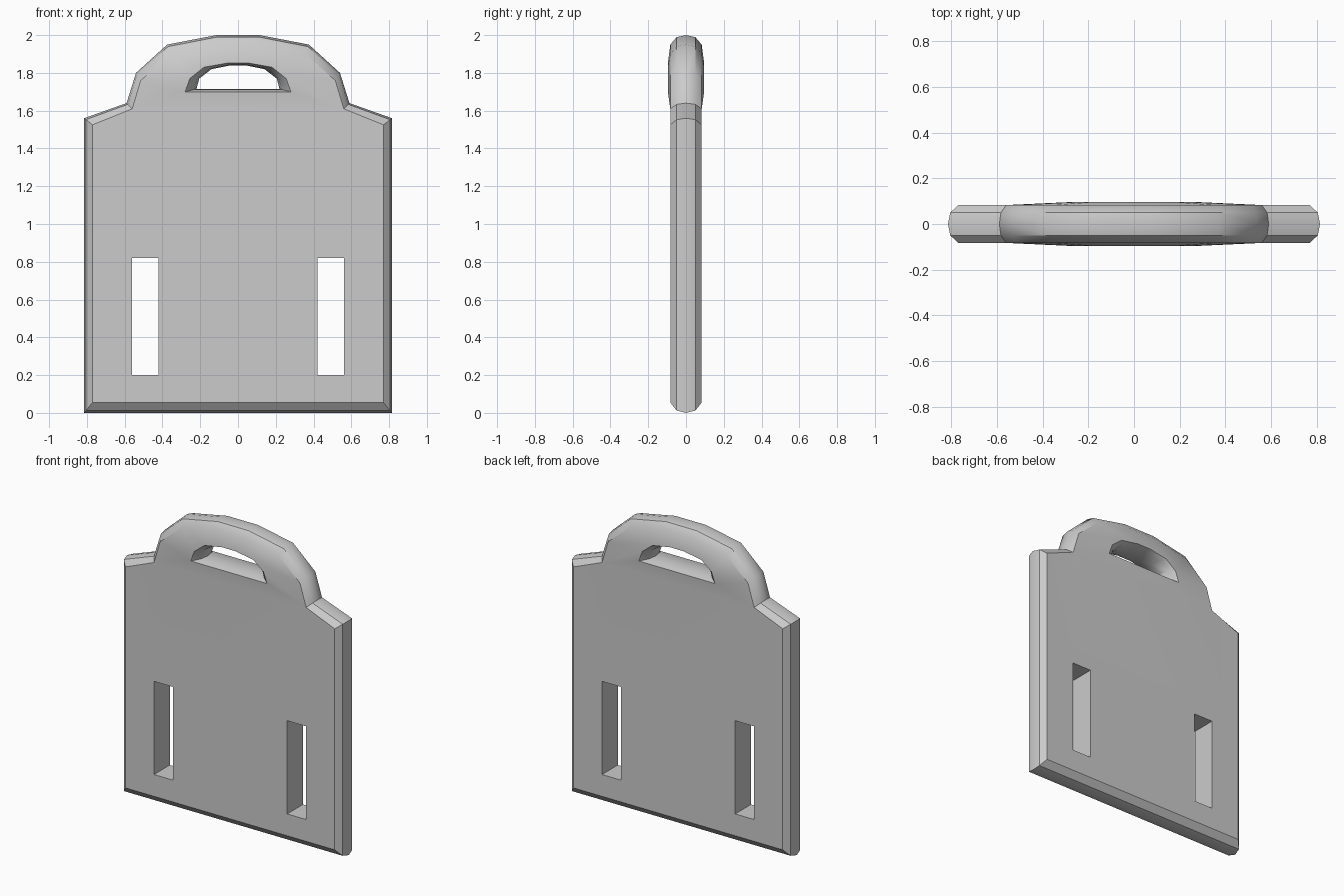
import bpy, bmesh, math

if "Cube" in bpy.data.objects:
    bpy.data.objects.remove(bpy.data.objects["Cube"])


def mirrored(half):
    """Close a right-hand half outline (bottom to top) with its left-hand copy."""
    return half + [(-x, z) for x, z in reversed(half)]


# Outlines as (x, z): silhouette at mid thickness, flat-face border, handle opening
outer = mirrored([(0.815, 0), (0.815, 1.56), (0.59, 1.64), (0.54, 1.80), (0.375, 1.95), (0.115, 2.0)])
face = mirrored([(0.77, 0.055), (0.77, 1.525), (0.56, 1.61), (0.515, 1.76), (0.355, 1.90), (0.11, 1.95)])
hole_face = mirrored([(0.28, 1.70), (0.255, 1.77), (0.18, 1.83), (0.05, 1.853)])
hole_mid = mirrored([(0.22, 1.715), (0.205, 1.77), (0.14, 1.82), (0.05, 1.838)])

bm = bmesh.new()


def ring(a, b, t, y):
    return [bm.verts.new((p[0] + (q[0] - p[0]) * t, y, p[1] + (q[1] - p[1]) * t)) for p, q in zip(a, b)]


def bridge(r, s):
    n = len(r)
    for i in range(n):
        j = (i + 1) % n
        bm.faces.new((r[i], r[j], s[j], s[i]))


# Rounded edges run from the front face, round the middle, to the back face
levels = [(0, -1), (0.78, -0.6), (1, 0), (0.78, 0.6), (0, 1)]
rim = [ring(face, outer, t, y * 0.083) for t, y in levels]
grip = [ring(hole_face, hole_mid, t, y * 0.096) for t, y in levels]
for rings in (rim, grip):
    for r, s in zip(rings, rings[1:]):
        bridge(r, s)

# Flat panel and slightly swollen handle face on both sides
for k in (0, -1):
    r = rim[k]
    bm.faces.new(r[:3] + r[-3:])
    bridge(r[2:10], grip[k])
bmesh.ops.recalc_face_normals(bm, faces=bm.faces[:])

mesh = bpy.data.meshes.new("carry_board")
bm.to_mesh(mesh)
bm.free()
board = bpy.data.objects.new("carry_board", mesh)
bpy.context.collection.objects.link(board)

# Two upright strap slots cut through the panel
for side in (-1, 1):
    bpy.ops.mesh.primitive_cube_add(size=1, location=(side * 0.49, 0, 0.51))
    cutter = bpy.context.object
    cutter.name = "slot_cutter"
    cutter.scale = (0.14, 0.5, 0.62)
    cutter.hide_render = True
    bpy.context.view_layer.objects.active = board
    cut = board.modifiers.new("slot", 'BOOLEAN')
    cut.operation = 'DIFFERENCE'
    cut.solver = 'EXACT'
    cut.object = cutter
    bpy.ops.object.modifier_apply(modifier=cut.name)
    bpy.data.objects.remove(cutter)

bpy.ops.object.select_all(action='DESELECT')
board.select_set(True)
bpy.context.view_layer.objects.active = board
bpy.ops.object.shade_smooth_by_angle(angle=math.radians(35))
